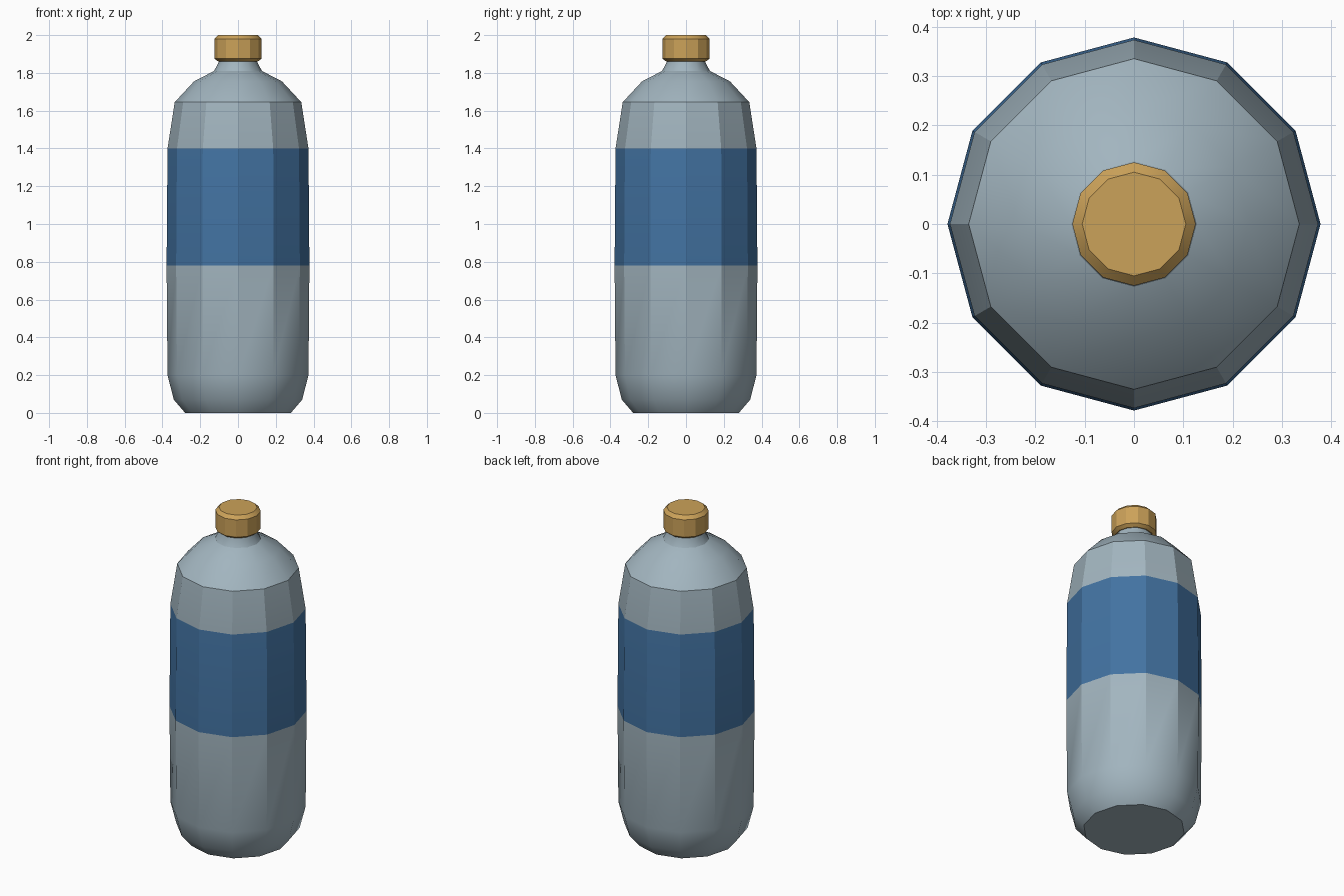
import bpy, bmesh, math

if "Cube" in bpy.data.objects:
    bpy.data.objects.remove(bpy.data.objects["Cube"])

SIDES = 12


def material(name, color):
    m = bpy.data.materials.new(name)
    m.diffuse_color = (*color, 1)
    m.use_nodes = True
    m.node_tree.nodes["Principled BSDF"].inputs["Base Color"].default_value = m.diffuse_color
    return m


def lathe(name, profile, mats, band=None):
    """Turn (radius, z) points around z; band = segment index using the second material."""
    bm = bmesh.new()
    rings = []
    for r, z in profile:
        rings.append([bm.verts.new((r * math.cos(math.tau * i / SIDES),
                                    r * math.sin(math.tau * i / SIDES), z))
                      for i in range(SIDES)])
    for k, (low, high) in enumerate(zip(rings, rings[1:])):
        for i in range(SIDES):
            j = (i + 1) % SIDES
            face = bm.faces.new((low[i], low[j], high[j], high[i]))
            face.material_index = 1 if k == band else 0
    bm.faces.new(rings[0][::-1])
    bm.faces.new(rings[-1])
    mesh = bpy.data.meshes.new(name)
    bm.to_mesh(mesh)
    bm.free()
    for m in mats:
        mesh.materials.append(m)
    ob = bpy.data.objects.new(name, mesh)
    bpy.context.collection.objects.link(ob)
    bpy.ops.object.select_all(action='DESELECT')
    ob.select_set(True)
    bpy.context.view_layer.objects.active = ob
    bpy.ops.object.shade_smooth_by_angle(angle=math.radians(29.5))
    return ob


glass = material("pale_glass", (0.36, 0.46, 0.52))
blue = material("blue_label", (0.055, 0.17, 0.36))
gold = material("gold_cap", (0.6, 0.36, 0.1))

# Bottle body with the wrapped label band
lathe("bottle_body", [(0.28, 0), (0.34, 0.07), (0.373, 0.2), (0.378, 0.78),
                      (0.373, 1.4), (0.335, 1.645), (0.233, 1.755),
                      (0.127, 1.81), (0.1, 1.86), (0.1, 1.88)],
      [glass, blue], band=3)

# Screw cap
lathe("cap", [(0.105, 1.86), (0.125, 1.875), (0.125, 1.98), (0.105, 2.0)], [gold])
